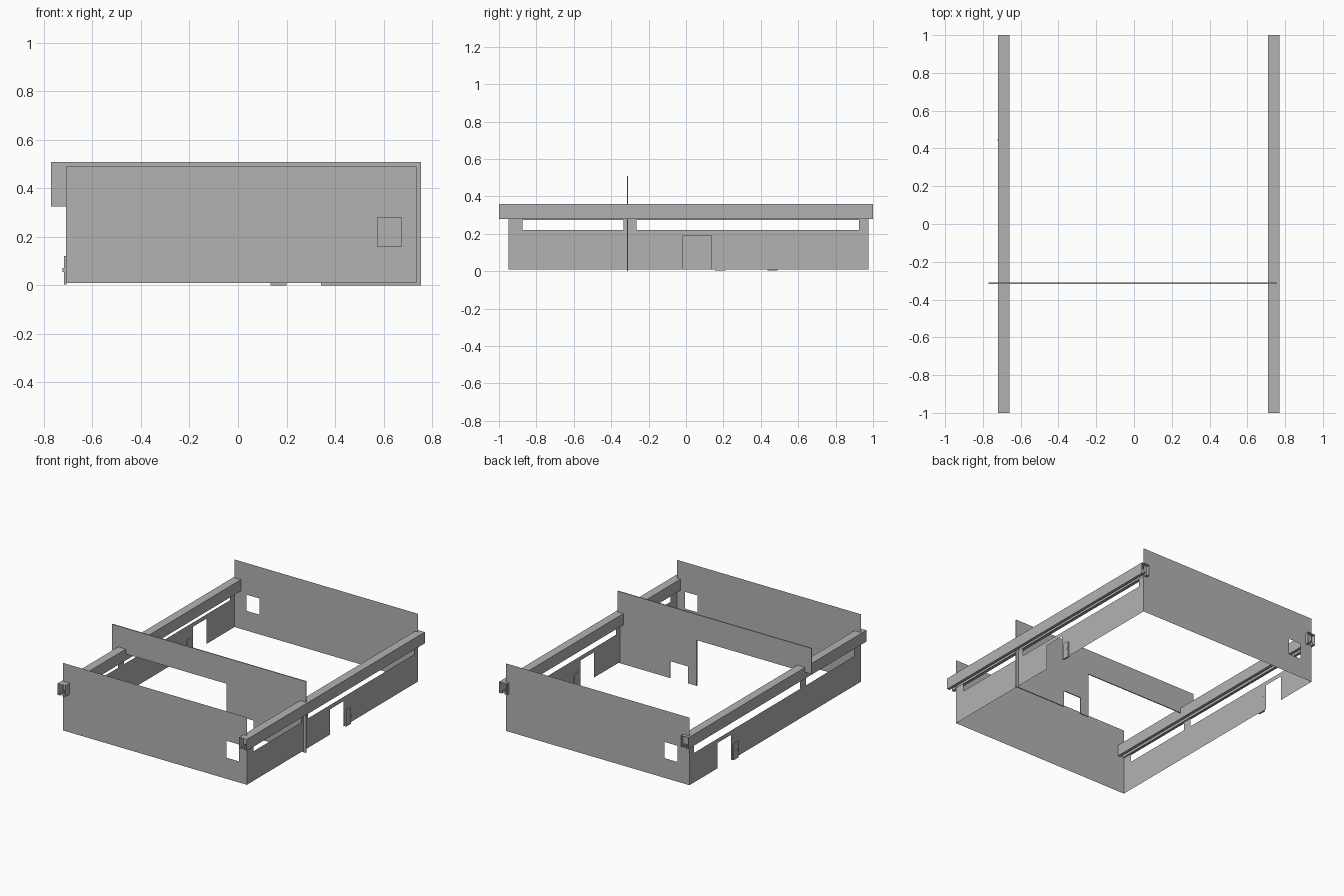
import bpy, bmesh

cube = bpy.data.objects.get("Cube")
if cube:
    bpy.data.objects.remove(cube, do_unlink=True)

grey = bpy.data.materials.new("plain grey")
grey.use_nodes = True
grey.diffuse_color = (0.45, 0.45, 0.45, 1)
grey.node_tree.nodes["Principled BSDF"].inputs["Base Color"].default_value = (0.45, 0.45, 0.45, 1)

LEFT_X, RIGHT_X = 0.735, -0.71
FRONT_Y, BACK_Y = -0.95, 0.975
BASE, WALL_TOP, RAIL_BASE = 0.01, 0.49, 0.28


def finish(name, bm):
    mesh = bpy.data.meshes.new(name)
    bm.to_mesh(mesh)
    bm.free()
    mesh.materials.append(grey)
    obj = bpy.data.objects.new(name, mesh)
    bpy.context.collection.objects.link(obj)
    return obj


def sheet(name, place, outer, holes, thickness=0):
    """Flat wall over a (u0, v0, u1, v1) area, leaving out the rectangular holes."""
    rects = [outer] + holes
    us = sorted({r[i] for r in rects for i in (0, 2)})
    vs = sorted({r[i] for r in rects for i in (1, 3)})
    bm = bmesh.new()
    for u0, u1 in zip(us, us[1:]):
        for v0, v1 in zip(vs, vs[1:]):
            cu, cv = (u0 + u1) / 2, (v0 + v1) / 2
            if any(h[0] < cu < h[2] and h[1] < cv < h[3] for h in holes):
                continue
            corners = [(u0, v0), (u1, v0), (u1, v1), (u0, v1)]
            bm.faces.new([bm.verts.new(place(u, v)) for u, v in corners])
    bmesh.ops.remove_doubles(bm, verts=bm.verts, dist=0.0001)
    bmesh.ops.dissolve_limit(bm, angle_limit=0.01, verts=bm.verts, edges=bm.edges)
    obj = finish(name, bm)
    if thickness:
        solid = obj.modifiers.new("thickness", 'SOLIDIFY')
        solid.thickness = thickness
        solid.offset = 0
    return obj


def box(name, low, high, bevel=0):
    bm = bmesh.new()
    bmesh.ops.create_cube(bm, size=1)
    for v in bm.verts:
        v.co = [(a + b) / 2 + c * (b - a) for a, b, c in zip(low, high, v.co)]
    if bevel:
        top = [e for e in bm.edges if all(v.co.z > high[2] - 0.001 for v in e.verts)
               and abs(e.verts[0].co.y - e.verts[1].co.y) < 0.001]
        bmesh.ops.bevel(bm, geom=top, offset=bevel, segments=3, profile=0.5, affect='EDGES')
    return finish(name, bm)


# End walls, each with one window
for name, y, window in (("front_wall", FRONT_Y, (0.575, 0.16, 0.675, 0.28)),
                        ("back_wall", BACK_Y, (-0.615, 0.15, -0.515, 0.265))):
    sheet(name, lambda u, v, y=y: (u, y, v), (RIGHT_X, BASE, LEFT_X, WALL_TOP), [window])

# Side walls with long slots under the rails, a doorway and a small door box
for side, x, door_y, box_y, out in (("left", LEFT_X, -0.015, 0.155, 1),
                                    ("right", RIGHT_X, 0.51, 0.435, -1)):
    holes = [(-0.875, 0.22, -0.335, 0.275), (-0.265, 0.22, 0.925, 0.275),
             (door_y, BASE, door_y + 0.15, 0.19)]
    sheet(side + "_wall", lambda u, v, x=x: (x, u, v),
          (FRONT_Y, BASE, BACK_Y, RAIL_BASE), holes)
    xs = sorted((x - out * 0.004, x + out * 0.008))
    box(side + "_door_box", (xs[0], box_y, 0.004), (xs[1], box_y + 0.055, 0.12), 0.008)
    hs = sorted((x + out * 0.008, x + out * 0.013))
    hy = box_y + (0.043 if out > 0 else 0.004)
    box(side + "_door_handle", (hs[0], hy, 0.055), (hs[1], hy + 0.008, 0.072))

# Cross wall: high panel on one side, full height with a doorway on the other
sheet("cross_wall", lambda u, v: (u, -0.313, v), (-0.77, 0, 0.755, 0.508),
      [(-0.77, 0, 0.133, 0.325), (0.2, 0, 0.343, 0.12)], 0.007)

# Overhead rails: thin open channels with inward lips
channel = [(0.02, 0.02), (0.02, 0), (0, 0), (0, 0.08),
           (0.06, 0.08), (0.06, 0), (0.04, 0), (0.04, 0.02)]
for name, x in (("left_rail", 0.709), ("right_rail", -0.72)):
    bm = bmesh.new()
    rows = [[bm.verts.new((x + u, y, RAIL_BASE + v)) for u, v in channel] for y in (-1, 1)]
    for i in range(len(channel) - 1):
        bm.faces.new((rows[0][i], rows[0][i + 1], rows[1][i + 1], rows[1][i]))
    bmesh.ops.recalc_face_normals(bm, faces=bm.faces)
    finish(name, bm)
